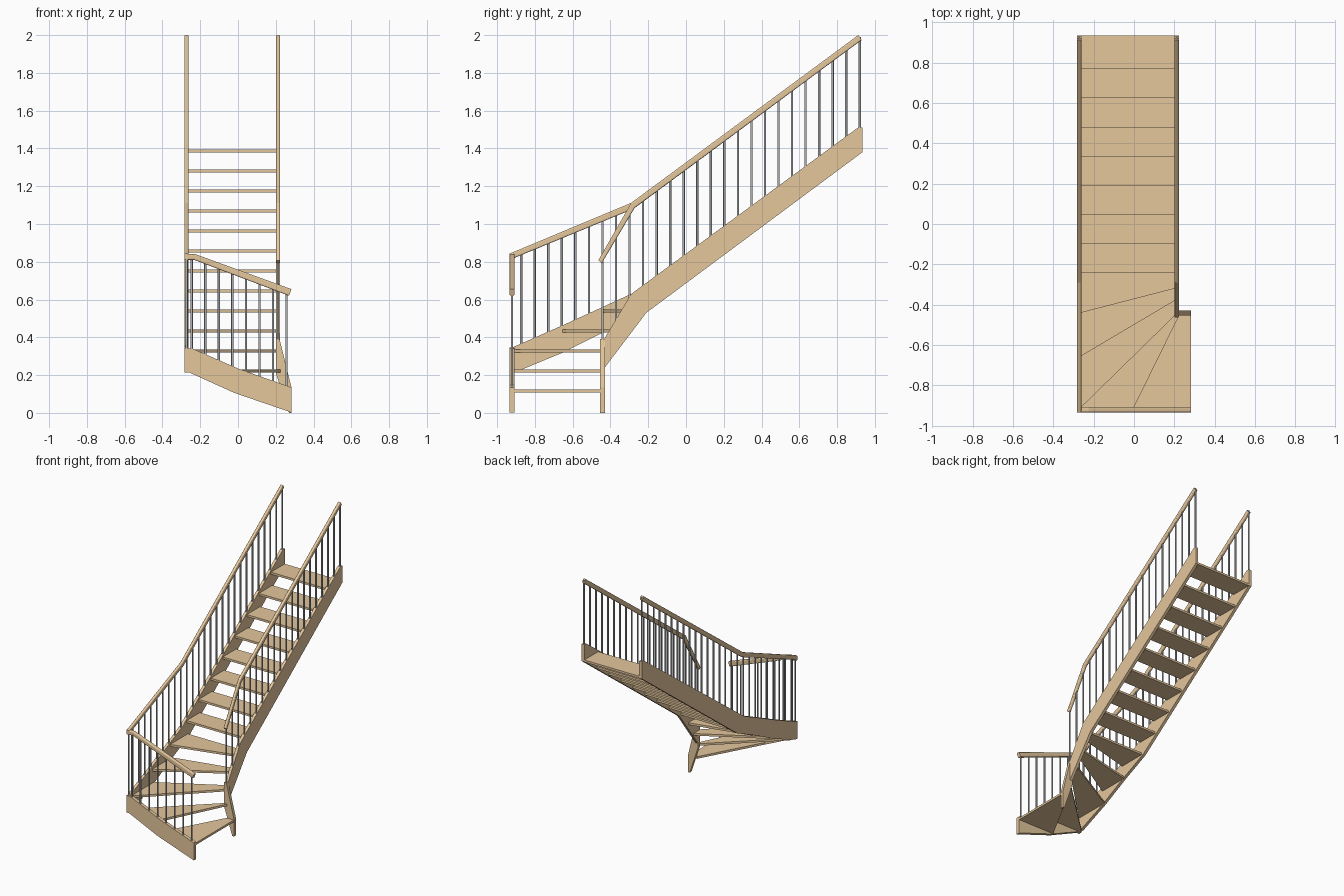
import bpy, bmesh, math
from mathutils import Vector

if "Cube" in bpy.data.objects:
    bpy.data.objects.remove(bpy.data.objects["Cube"])


def material(name, col):
    m = bpy.data.materials.new(name)
    m.diffuse_color = (*col, 1)
    m.use_nodes = True
    m.node_tree.nodes["Principled BSDF"].inputs["Base Color"].default_value = m.diffuse_color
    return m


WOOD = material("light_oak", (0.78, 0.57, 0.335))
STEEL = material("brushed_steel", (0.45, 0.46, 0.48))


def finish(name, bm, mat):
    bmesh.ops.recalc_face_normals(bm, faces=bm.faces)
    me = bpy.data.meshes.new(name)
    bm.to_mesh(me)
    bm.free()
    me.materials.append(mat)
    ob = bpy.data.objects.new(name, me)
    bpy.context.collection.objects.link(ob)
    return ob


def prism(name, pts, axis, a, b, bevel=0):
    """Extrude a 2D outline along an axis from a to b."""
    def place(p, t):
        return {"x": (t, p[0], p[1]), "y": (p[0], t, p[1]), "z": (p[0], p[1], t)}[axis]
    bm = bmesh.new()
    face = bm.faces.new([bm.verts.new(place(p, a)) for p in pts])
    ext = bmesh.ops.extrude_face_region(bm, geom=[face])
    shift = Vector(place((0, 0), b - a))
    bmesh.ops.translate(bm, vec=shift, verts=[v for v in ext["geom"] if isinstance(v, bmesh.types.BMVert)])
    if bevel:  # round only the long edges of the rail
        long_edges = [e for e in bm.edges if e.calc_length() > 0.05]
        bmesh.ops.bevel(bm, geom=long_edges, offset=bevel, segments=3, profile=0.5, affect="EDGES")
    return finish(name, bm, WOOD)


def height(line, t):
    """Height of a polyline at position t."""
    pts = sorted(line)
    for (t0, z0), (t1, z1) in zip(pts, pts[1:]):
        if t <= t1:
            break
    return z0 + (z1 - z0) * (t - t0) / (t1 - t0)


def balusters(name, spots, stringer, rail, axis):
    bm = bmesh.new()
    for x, y in spots:
        t = x if axis == "x" else y
        lo, hi = height(stringer, t) - 0.01, height(rail, t) - 0.015
        res = bmesh.ops.create_cone(bm, cap_ends=True, segments=12, radius1=0.006,
                                    radius2=0.006, depth=hi - lo)
        bmesh.ops.translate(bm, vec=(x, y, (lo + hi) / 2), verts=res["verts"])
    ob = finish(name, bm, STEEL)
    for p in ob.data.polygons:
        p.use_smooth = len(p.vertices) == 4


# Stringers
left_top = [(-0.934, 0.34), (-0.65, 0.465), (-0.29, 0.63), (0.91, 1.51), (0.934, 1.51)]
right_top = [(-0.452, 0.36), (-0.29, 0.63), (0.91, 1.51), (0.934, 1.51)]
front_top = [(-0.283, 0.345), (-0.24, 0.34), (0.0, 0.235), (0.283, 0.135)]
prism("left_stringer", left_top + [(0.934, 1.38), (-0.21, 0.53), (-0.43, 0.43), (-0.65, 0.32),
      (-0.88, 0.225), (-0.934, 0.215)], "x", -0.283, -0.261)
prism("right_stringer", right_top + [(0.934, 1.38), (-0.21, 0.53), (-0.43, 0.24), (-0.452, 0.21)],
      "x", 0.2, 0.222)
prism("front_stringer", front_top + [(0.283, 0.002), (-0.02, 0.106), (-0.26, 0.215), (-0.283, 0.215)],
      "y", -0.934, -0.908)
prism("inner_foot_stringer", [(0.2, 0.39), (0.22, 0.39), (0.283, 0.135), (0.283, 0), (0.27, 0), (0.2, 0.21)],
      "y", -0.454, -0.43)

# Treads: nosing lines as (outer end, inner end), winders first
nosings = [((0.282, -0.909), (0.282, -0.452)), ((0.0, -0.909), (0.225, -0.452)),
           ((-0.262, -0.909), (0.202, -0.455)), ((-0.262, -0.655), (0.202, -0.38)),
           ((-0.262, -0.44), (0.202, -0.32))]
nosings += [((-0.262, -0.242 + 0.1443 * i), (0.202, -0.242 + 0.1443 * i)) for i in range(8)]
nosings.append(((-0.262, 0.934), (0.202, 0.934)))
for i in range(13):
    (fo, fi), (bo, bi) = nosings[i], nosings[i + 1]
    if i < 12:  # tuck each tread slightly under the next
        bo = Vector(bo).lerp(Vector(nosings[i + 2][0]), 0.1)
        bi = Vector(bi).lerp(Vector(nosings[i + 2][1]), 0.1)
    pts = [fi, fo]
    if i == 1:
        pts.append((-0.262, -0.909))
    pts += [tuple(bo), tuple(bi)]
    top = 0.125 + 0.1058 * i
    prism(f"tread_{i + 1}", pts, "z", top - 0.016, top)

# Handrails
left_rail = [(-0.934, 0.843), (-0.29, 1.112), (0.912, 2.0)]
right_rail = [(-0.442, 0.825), (-0.29, 1.112), (0.912, 2.0)]
front_rail = [(-0.283, 0.843), (-0.225, 0.84), (0.283, 0.655)]
prism("left_handrail", left_rail + [(0.93, 1.974), (-0.278, 1.08), (-0.934, 0.81)],
      "x", -0.283, -0.261, 0.007)
prism("right_handrail", [(-0.464, 0.808)] + right_rail[1:] + [(0.93, 1.974), (-0.272, 1.085), (-0.446, 0.792)],
      "x", 0.201, 0.223, 0.007)
prism("front_handrail", front_rail + [(0.27, 0.62), (-0.232, 0.81), (-0.283, 0.81)],
      "y", -0.934, -0.908, 0.007)

# Balusters
ys = [0.92 - 0.0717 * i for i in range(26)]
balusters("left_balusters", [(-0.272, y) for y in ys], left_top, left_rail, "y")
balusters("right_balusters", [(0.212, y) for y in ys if y > -0.45], right_top, right_rail, "y")
balusters("front_balusters", [(-0.272, -0.921)] + [(-0.245 + 0.0717 * i, -0.921) for i in range(8)],
          front_top, front_rail, "x")
